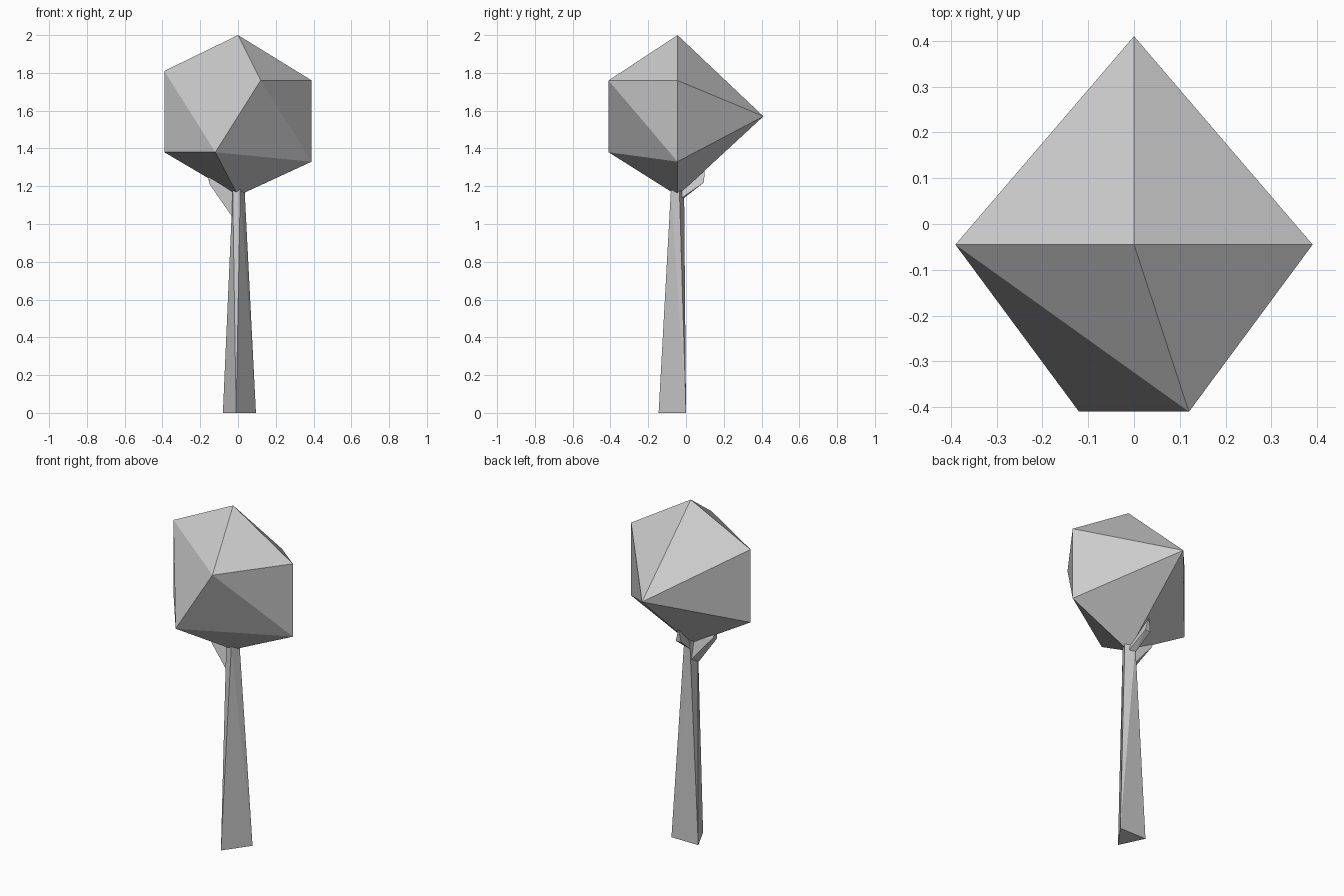
import bpy
import bmesh

cube = bpy.data.objects.get("Cube")
if cube:
    bpy.data.objects.remove(cube, do_unlink=True)

grey = bpy.data.materials.new("plain grey")
grey.use_nodes = True
colour = (0.6, 0.6, 0.6, 1)
grey.diffuse_color = colour
grey.node_tree.nodes["Principled BSDF"].inputs["Base Color"].default_value = colour


def faceted(name, points):
    """Flat-faced solid wrapped around a few corner points."""
    bm = bmesh.new()
    for p in points:
        bm.verts.new(p)
    bmesh.ops.convex_hull(bm, input=bm.verts[:])
    bmesh.ops.recalc_face_normals(bm, faces=bm.faces[:])
    mesh = bpy.data.meshes.new(name)
    bm.to_mesh(mesh)
    bm.free()
    mesh.materials.append(grey)
    obj = bpy.data.objects.new(name, mesh)
    bpy.context.collection.objects.link(obj)
    return obj


# Crown: an irregular faceted ball with a pointed back
mid = -0.045
faceted("crown", [
    (0, mid, 2.0), (0, mid, 1.15), (0, 0.41, 1.57),
    (-0.39, mid, 1.81), (-0.39, mid, 1.38),
    (0.39, mid, 1.76), (0.39, mid, 1.33),
    (0.12, -0.41, 1.76), (-0.12, -0.41, 1.38),
])

# Trunk: three-sided foot tapering to a four-sided neck
faceted("trunk", [
    (-0.08, 0, 0), (0.095, 0, 0), (-0.01, -0.145, 0),
    (-0.028, -0.07, 1.18), (0.012, -0.08, 1.18),
    (0.035, -0.035, 1.18), (-0.018, -0.01, 1.18),
])

# Short side branch reaching up into the crown
faceted("side_branch", [
    (-0.025, -0.07, 1.03), (-0.02, -0.015, 1.07), (-0.01, -0.045, 1.18),
    (-0.15, -0.075, 1.21), (-0.155, -0.03, 1.23), (-0.16, -0.055, 1.27),
])

# Short back branch reaching up into the crown
faceted("back_branch", [
    (-0.02, -0.02, 1.13), (0.015, -0.02, 1.14), (0, -0.03, 1.2),
    (-0.035, 0.095, 1.22), (0.0, 0.095, 1.22), (-0.02, 0.1, 1.3),
])
